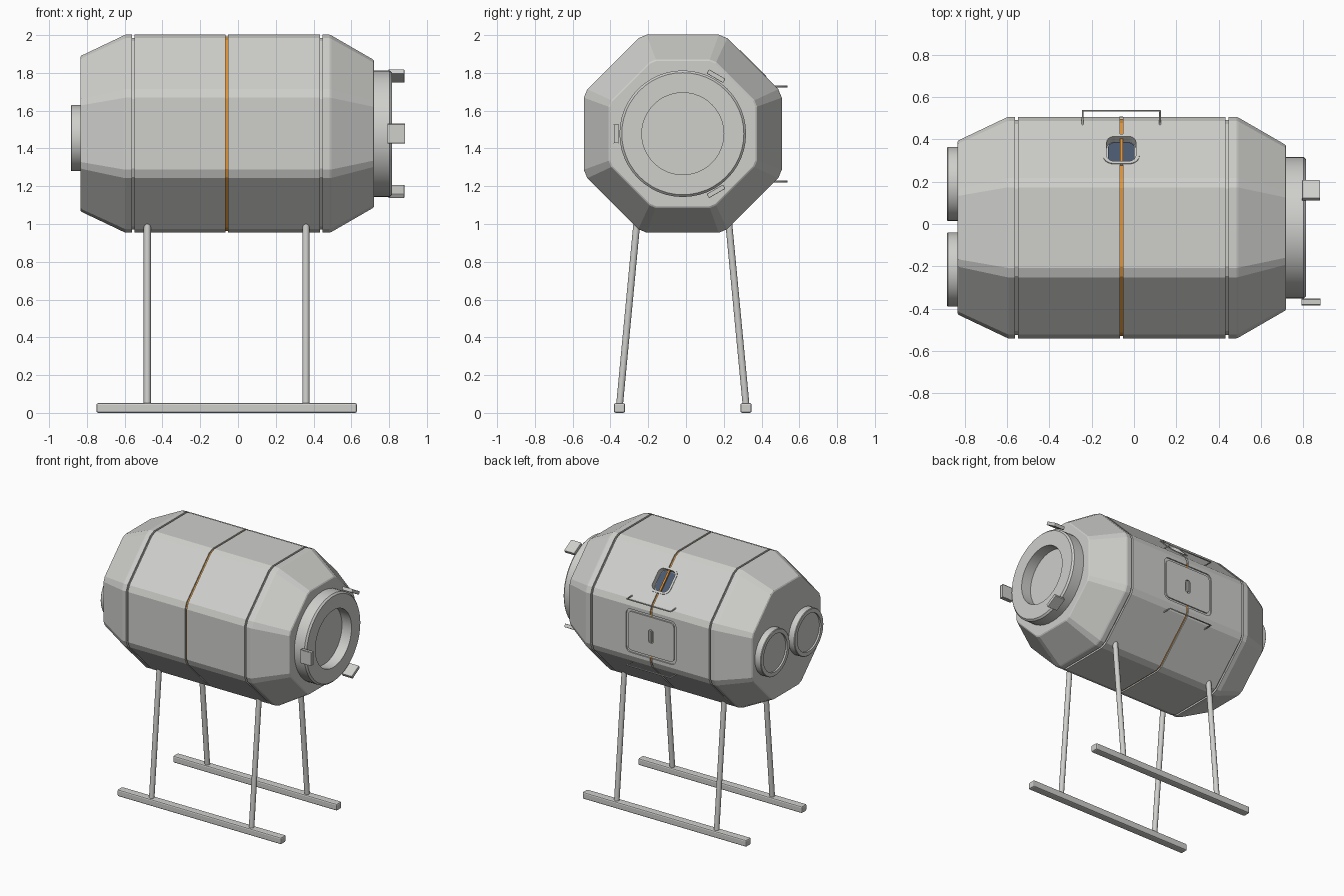
import bpy, bmesh
from math import pi, sin, cos, radians
from mathutils import Matrix, Vector

if "Cube" in bpy.data.objects:
    bpy.data.objects.remove(bpy.data.objects["Cube"], do_unlink=True)


def material(name, rgb):
    m = bpy.data.materials.new(name)
    m.use_nodes = True
    m.diffuse_color = (*rgb, 1)
    m.node_tree.nodes["Principled BSDF"].inputs["Base Color"].default_value = (*rgb, 1)
    return m


GREY = material("hull grey", (0.62, 0.62, 0.60))
ORANGE = material("stripe orange", (0.75, 0.30, 0.04))
GLASS = material("window blue", (0.07, 0.10, 0.16))

CY, CZ, R = -0.017, 1.478, 0.524      # hull axis and apothem
MID = -0.06                           # hull mid seam


def finish(bm, name, mat=GREY, smooth=False):
    bmesh.ops.recalc_face_normals(bm, faces=bm.faces)
    me = bpy.data.meshes.new(name)
    bm.to_mesh(me)
    bm.free()
    ob = bpy.data.objects.new(name, me)
    me.materials.append(mat)
    bpy.context.collection.objects.link(ob)
    if smooth:
        select(ob)
        bpy.ops.object.shade_smooth_by_angle(angle=radians(30))
    return ob


def select(ob):
    bpy.ops.object.select_all(action='DESELECT')
    ob.select_set(True)
    bpy.context.view_layer.objects.active = ob


def circle(r, n=48):
    return [(r * cos(2 * pi * i / n), r * sin(2 * pi * i / n)) for i in range(n)]


def octagon(a):
    """Chamfered octagon with apothem a."""
    half = a * 0.364
    pts = []
    for i in range(8):
        t = i * pi / 4
        for s in (-half, half):
            pts.append((a * cos(t) - s * sin(t), a * sin(t) + s * cos(t)))
    return pts


def loft(name, profile, section, y=CY, z=CZ, mat=GREY, smooth=False, closed=False):
    """Skin sections along x; profile holds (x, size) pairs."""
    bm = bmesh.new()
    rings = [[bm.verts.new((x, y + p, z + q)) for p, q in section(r)] for x, r in profile]
    pairs = list(zip(rings, rings[1:]))
    if closed:
        pairs.append((rings[-1], rings[0]))
    else:
        bm.faces.new(rings[0])
        bm.faces.new(rings[-1])
    n = len(rings[0])
    for a, b in pairs:
        for i in range(n):
            j = (i + 1) % n
            bm.faces.new((a[i], a[j], b[j], b[i]))
    return finish(bm, name, mat, smooth)


def slab(name, w, h, corner, low, high, tilt, mat=GREY):
    """Rounded plate on a hull side; low and high are distances from the axis."""
    bm = bmesh.new()
    pts = []
    for k, (sx, sy) in enumerate(((1, 1), (-1, 1), (-1, -1), (1, -1))):
        for i in range(6):
            t = (k + i / 5) * pi / 2
            pts.append((sx * (w / 2 - corner) + corner * cos(t),
                        sy * (h / 2 - corner) + corner * sin(t)))
    base = bm.faces.new([bm.verts.new((x, y, low)) for x, y in pts])
    top = bmesh.ops.extrude_face_region(bm, geom=[base])
    bmesh.ops.translate(bm, vec=(0, 0, high - low),
                        verts=[v for v in top["geom"] if isinstance(v, bmesh.types.BMVert)])
    bm.transform(Matrix.Translation((MID, CY, CZ)) @ Matrix.Rotation(-tilt, 4, 'X'))
    return finish(bm, name, mat)


def box(name, centre, size, turn=0, bevel=0.0):
    bm = bmesh.new()
    bmesh.ops.create_cube(bm, size=1)
    bm.transform(Matrix.Translation(centre) @ Matrix.Rotation(turn, 4, 'X')
                 @ Matrix.Diagonal((*size, 1)))
    if bevel:
        bmesh.ops.bevel(bm, geom=bm.edges[:], offset=bevel, segments=2,
                        affect='EDGES', profile=0.5)
    return finish(bm, name)


def tube(name, points, radius):
    cu = bpy.data.curves.new(name, 'CURVE')
    cu.dimensions = '3D'
    cu.bevel_depth = radius
    cu.bevel_resolution = 3
    cu.use_fill_caps = True
    sp = cu.splines.new('POLY')
    sp.points.add(len(points) - 1)
    for p, co in zip(sp.points, points):
        p.co = (*co, 1)
    ob = bpy.data.objects.new(name, cu)
    cu.materials.append(GREY)
    bpy.context.collection.objects.link(ob)
    return ob


def cut(targets, cutter):
    for ob in targets:
        mod = ob.modifiers.new("cut", 'BOOLEAN')
        mod.operation = 'DIFFERENCE'
        mod.solver = 'EXACT'
        mod.object = cutter
        select(ob)
        bpy.ops.object.modifier_apply(modifier=mod.name)
    bpy.data.objects.remove(cutter, do_unlink=True)


# Hull with tapered ends and three seam grooves
G, DEPTH = 0.007, 0.016
profile = [(-0.835, 0.405), (-0.83, 0.413), (-0.605, 0.520), (-0.595, R)]
for x in (-0.555, MID, 0.44):
    profile += [(x - G, R), (x - G, R - DEPTH), (x + G, R - DEPTH), (x + G, R)]
profile += [(0.485, R), (0.495, 0.520), (0.715, 0.393), (0.72, 0.385)]
hull = loft("hull", profile, octagon)

# Orange band lying in the middle groove
loft("seam_band", [(MID - G, R - 0.022), (MID - G, R - 0.010),
                   (MID + G, R - 0.010), (MID + G, R - 0.022)],
     octagon, mat=ORANGE, closed=True)

# Window: raised frame, recess and glass on the upper back slope
slope = pi / 4
frame = slab("window_frame", 0.17, 0.198, 0.05, R - 0.01, R + 0.004, slope)
cut([hull, frame], slab("window_cutter", 0.138, 0.166, 0.038, R - 0.037, R + 0.1, slope))
slab("window_glass", 0.126, 0.154, 0.034, R - 0.04, R - 0.031, slope, GLASS)

# Hatch: pocket, door and recessed handle on the back
side = pi / 2
cut([hull], slab("hatch_cutter", 0.42, 0.33, 0.04, R - 0.009, R + 0.1, side))
door = slab("hatch_door", 0.385, 0.295, 0.03, R - 0.02, R, side)
cut([door], slab("handle_cutter", 0.045, 0.10, 0.02, R - 0.014, R + 0.1, side))
slab("hatch_handle", 0.016, 0.085, 0.006, R - 0.016, R + 0.002, side)

# Grab rails above and below the hatch
for name, z in (("upper_rail", 1.728), ("lower_rail", 1.225)):
    tube(name, [(MID - 0.183, 0.465, z), (MID - 0.183, 0.535, z),
                (MID + 0.183, 0.535, z), (MID + 0.183, 0.465, z)], 0.005)

# Docking collar and its three guide tabs
loft("docking_collar", [(0.70, 0.335), (0.803, 0.335), (0.815, 0.323), (0.815, 0.217),
                        (0.735, 0.217)], circle, smooth=True)
for i, deg in enumerate((60, 180, 300)):
    t = radians(deg)
    box(f"docking_tab_{i + 1}", (0.838, CY + 0.352 * cos(t), CZ + 0.352 * sin(t)),
        (0.085, 0.025, 0.10), t, 0.003)

# Twin end ports
for name, y in (("left_end_port", 0.19), ("right_end_port", -0.215)):
    loft(name, [(-0.81, 0.175), (-0.881, 0.175), (-0.885, 0.171), (-0.885, 0.142),
                (-0.872, 0.142)], circle, y=y, z=1.455, smooth=True)

# Splayed legs on skids
for label, s in (("front", -1), ("back", 1)):
    box(f"{label}_skid", (-0.06, CY + s * 0.335, 0.026), (1.38, 0.06, 0.052), 0, 0.01)
    for end, x in (("right", -0.48), ("left", 0.36)):
        tube(f"{label}_{end}_leg", [(x, CY + s * 0.335, 0.04), (x, CY + s * 0.24, 1.04)], 0.019)
